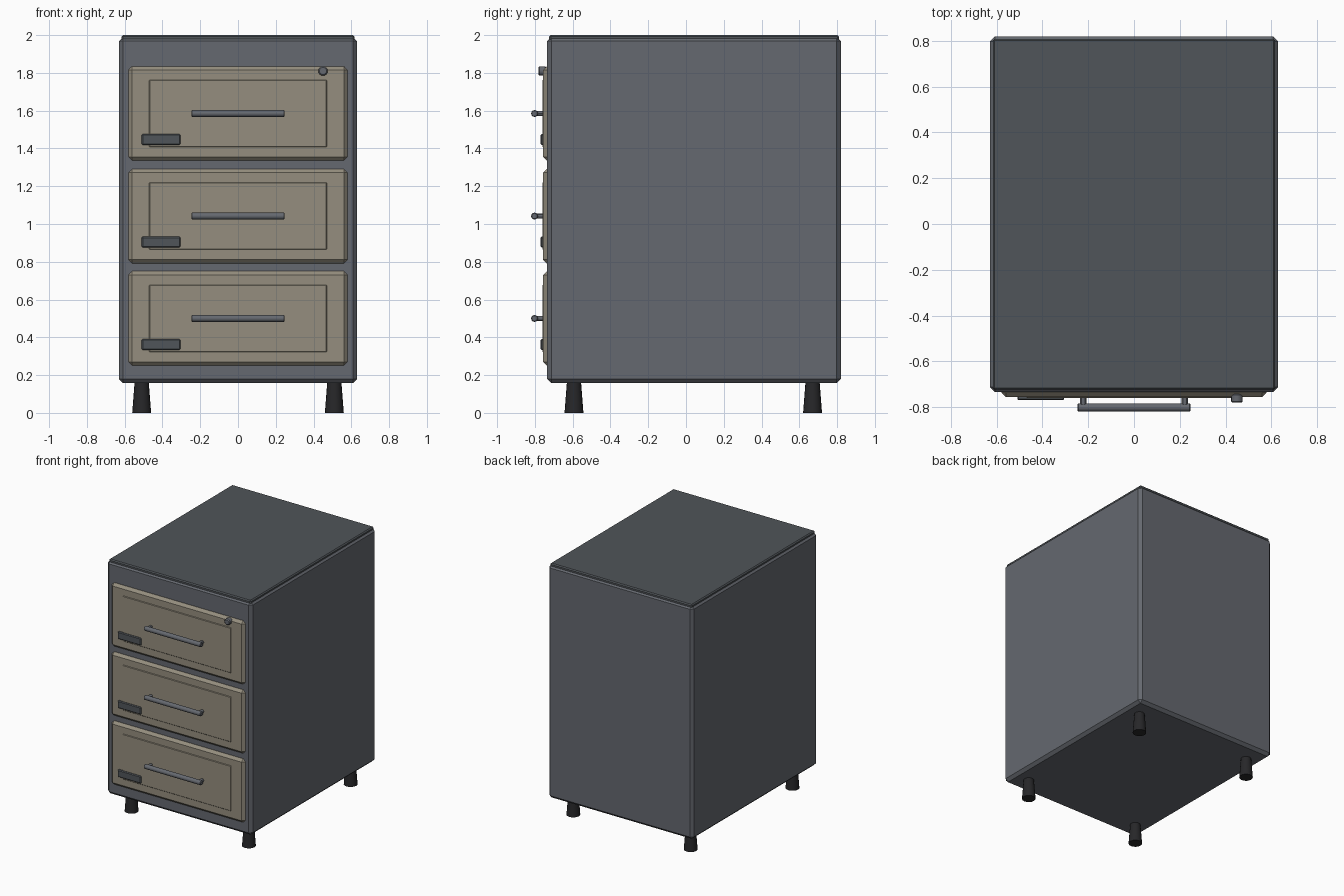
import bpy, bmesh
from math import radians
from mathutils import Matrix

if "Cube" in bpy.data.objects:
    bpy.data.objects.remove(bpy.data.objects["Cube"])


def material(name, rgb):
    m = bpy.data.materials.new(name)
    m.diffuse_color = (*rgb, 1)
    m.use_nodes = True
    m.node_tree.nodes["Principled BSDF"].inputs["Base Color"].default_value = m.diffuse_color
    return m


STEEL = material("slate_steel", (0.13, 0.14, 0.16))
DARK = material("dark_slate", (0.08, 0.09, 0.10))
TAN = material("warm_tan", (0.30, 0.27, 0.21))
BLACK = material("black_rubber", (0.02, 0.02, 0.022))


def finish(name, bm, mat):
    bmesh.ops.recalc_face_normals(bm, faces=bm.faces)
    me = bpy.data.meshes.new(name)
    bm.to_mesh(me)
    bm.free()
    me.materials.append(mat)
    ob = bpy.data.objects.new(name, me)
    bpy.context.collection.objects.link(ob)
    return ob


def box(name, x, y, z, mat, bevel):
    """Chamfered box from (min, max) ranges."""
    bm = bmesh.new()
    bmesh.ops.create_cube(bm, size=1)
    for v in bm.verts:
        v.co = [(r[0] + r[1]) / 2 + c * (r[1] - r[0]) for r, c in zip((x, y, z), v.co)]
    bmesh.ops.bevel(bm, geom=bm.edges[:], offset=bevel, segments=1, affect='EDGES')
    return finish(name, bm, mat)


def cylinder(name, loc, r1, r2, depth, mat, axis='Z', sides=16, bevel=0.0):
    """Cylinder or cone centred on loc; r1 is the low end."""
    bm = bmesh.new()
    bmesh.ops.create_cone(bm, cap_ends=True, segments=sides, radius1=r1, radius2=r2, depth=depth)
    if bevel:
        rims = [e for e in bm.edges if any(len(f.verts) > 4 for f in e.link_faces)]
        bmesh.ops.bevel(bm, geom=rims, offset=bevel, segments=1, affect='EDGES')
    rot = {'Z': Matrix(), 'X': Matrix.Rotation(radians(90), 4, 'Y'),
           'Y': Matrix.Rotation(radians(90), 4, 'X')}[axis]
    bmesh.ops.transform(bm, matrix=Matrix.Translation(loc) @ rot, verts=bm.verts)
    ob = finish(name, bm, mat)
    bpy.ops.object.select_all(action='DESELECT')
    ob.select_set(True)
    bpy.context.view_layer.objects.active = ob
    bpy.ops.object.shade_smooth_by_angle(angle=radians(30))
    return ob


# Cabinet shell and top plate
box("cabinet_body", (-0.63, 0.63), (-0.735, 0.82), (0.157, 1.99), STEEL, 0.022)
box("top_plate", (-0.617, 0.617), (-0.724, 0.809), (1.96, 2.0), DARK, 0.008)

# Drawers, each with inset panel, label holder and bar handle
for name, z in (("bottom", 0.50), ("middle", 1.042), ("top", 1.585)):
    box(name + "_drawer_front", (-0.58, 0.58), (-0.757, -0.69), (z - 0.25, z + 0.25), TAN, 0.02)
    box(name + "_drawer_panel", (-0.473, 0.473), (-0.761, -0.73), (z - 0.18, z + 0.18), TAN, 0.006)
    box(name + "_label_holder", (-0.51, -0.305), (-0.77, -0.74), (z - 0.167, z - 0.109), DARK, 0.006)
    cylinder(name + "_handle_bar", (0, -0.802, z), 0.018, 0.018, 0.494, STEEL, 'X', bevel=0.004)
    for side, x in (("left", -0.222), ("right", 0.222)):
        cylinder(f"{name}_handle_post_{side}", (x, -0.775, z), 0.014, 0.014, 0.05, STEEL, 'Y', 12)

# Lock
cylinder("lock", (0.45, -0.761, 1.81), 0.025, 0.025, 0.04, STEEL, 'Y', bevel=0.006)

# Tapered feet
for fb, y in (("front", -0.593), ("back", 0.67)):
    for lr, x in (("left", -0.51), ("right", 0.51)):
        cylinder(f"{fb}_{lr}_foot", (x, y, 0.085), 0.05, 0.037, 0.17, BLACK)
